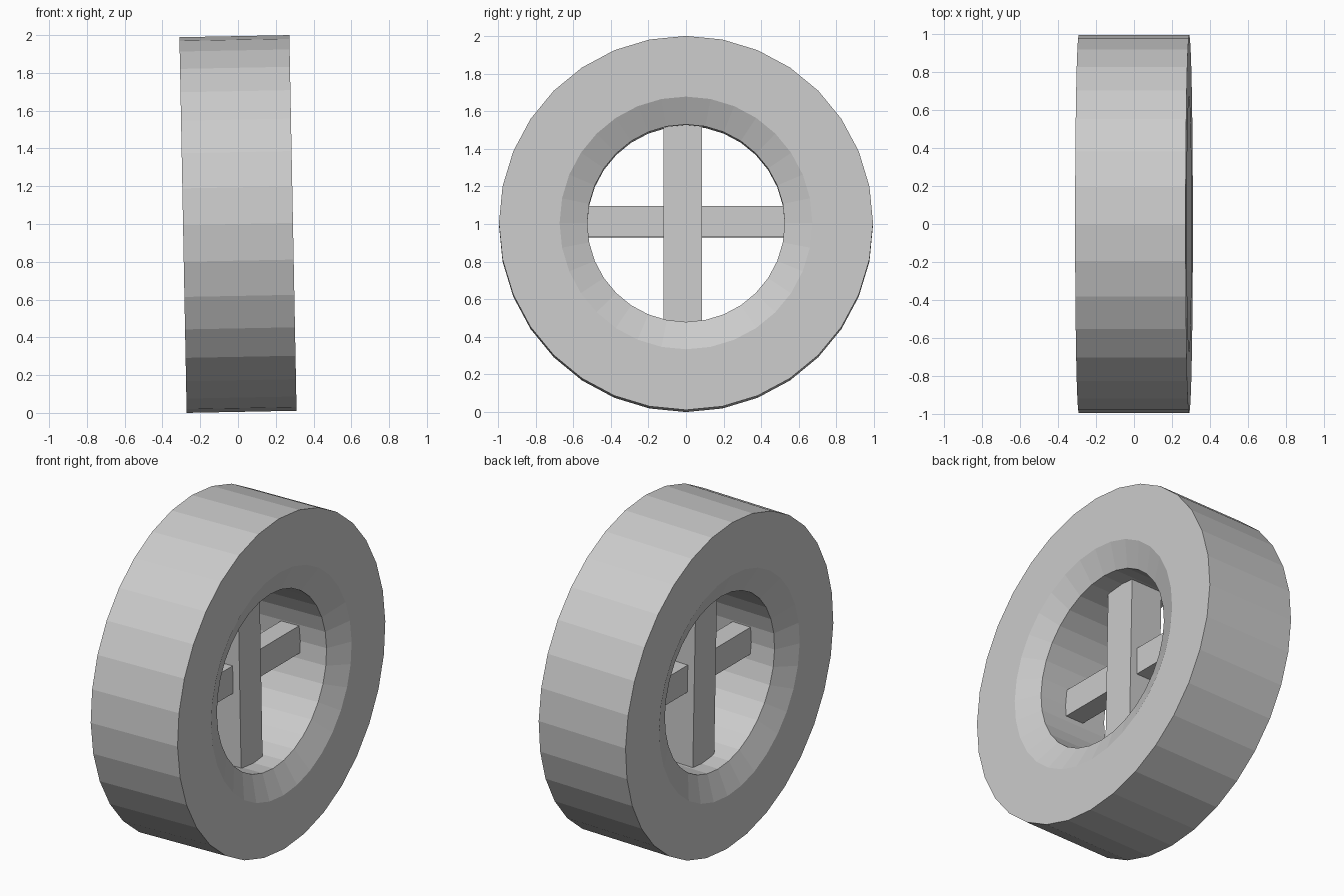
import bpy, bmesh
from math import radians
from mathutils import Matrix, Vector

if "Cube" in bpy.data.objects:
    bpy.data.objects.remove(bpy.data.objects["Cube"], do_unlink=True)

GREY = (0.6, 0.6, 0.6, 1.0)
mat = bpy.data.materials.new("plain grey")
mat.use_nodes = True
mat.diffuse_color = GREY
mat.node_tree.nodes["Principled BSDF"].inputs["Base Color"].default_value = GREY

# the whole wheel leans slightly about its centre
LEAN = Matrix.Translation((0, 0, 1)) @ Matrix.Rotation(radians(-1.1), 4, 'Y')


def add_part(name, bm):
    bmesh.ops.recalc_face_normals(bm, faces=bm.faces)
    mesh = bpy.data.meshes.new(name)
    bm.to_mesh(mesh)
    bm.free()
    mesh.materials.append(mat)
    obj = bpy.data.objects.new(name, mesh)
    obj.matrix_world = LEAN
    bpy.context.collection.objects.link(obj)


def add_bar(name, low, high):
    bm = bmesh.new()
    low, high = Vector(low), Vector(high)
    bmesh.ops.create_cube(bm, size=1)
    bmesh.ops.scale(bm, vec=high - low, verts=bm.verts)
    bmesh.ops.translate(bm, vec=(low + high) / 2, verts=bm.verts)
    add_part(name, bm)


# tyre: closed profile (x, radius) turned about the axle
HALF, OUTER, RIM, HOLE, BEVEL = 0.291, 0.9945, 0.672, 0.525, 0.065
profile = [(-HALF, OUTER), (HALF, OUTER), (HALF, RIM),
           (HALF - BEVEL, HOLE), (BEVEL - HALF, HOLE), (-HALF, RIM)]
bm = bmesh.new()
verts = [bm.verts.new((x, 0, r)) for x, r in profile]
edges = [bm.edges.new((verts[i - 1], v)) for i, v in enumerate(verts)]
bmesh.ops.spin(bm, geom=verts + edges, cent=(0, 0, 0), axis=(1, 0, 0),
               angle=radians(360), steps=32, use_merge=True)
bmesh.ops.remove_doubles(bm, verts=bm.verts, dist=0.0001)
add_part("tyre", bm)

# crossed spokes, ends sunk into the tyre
add_bar("upright_spoke", (-0.115, -0.12, -0.55), (0.095, 0.085, 0.55))
add_bar("level_spoke", (-0.07, -0.55, -0.07), (0.05, 0.55, 0.095))
